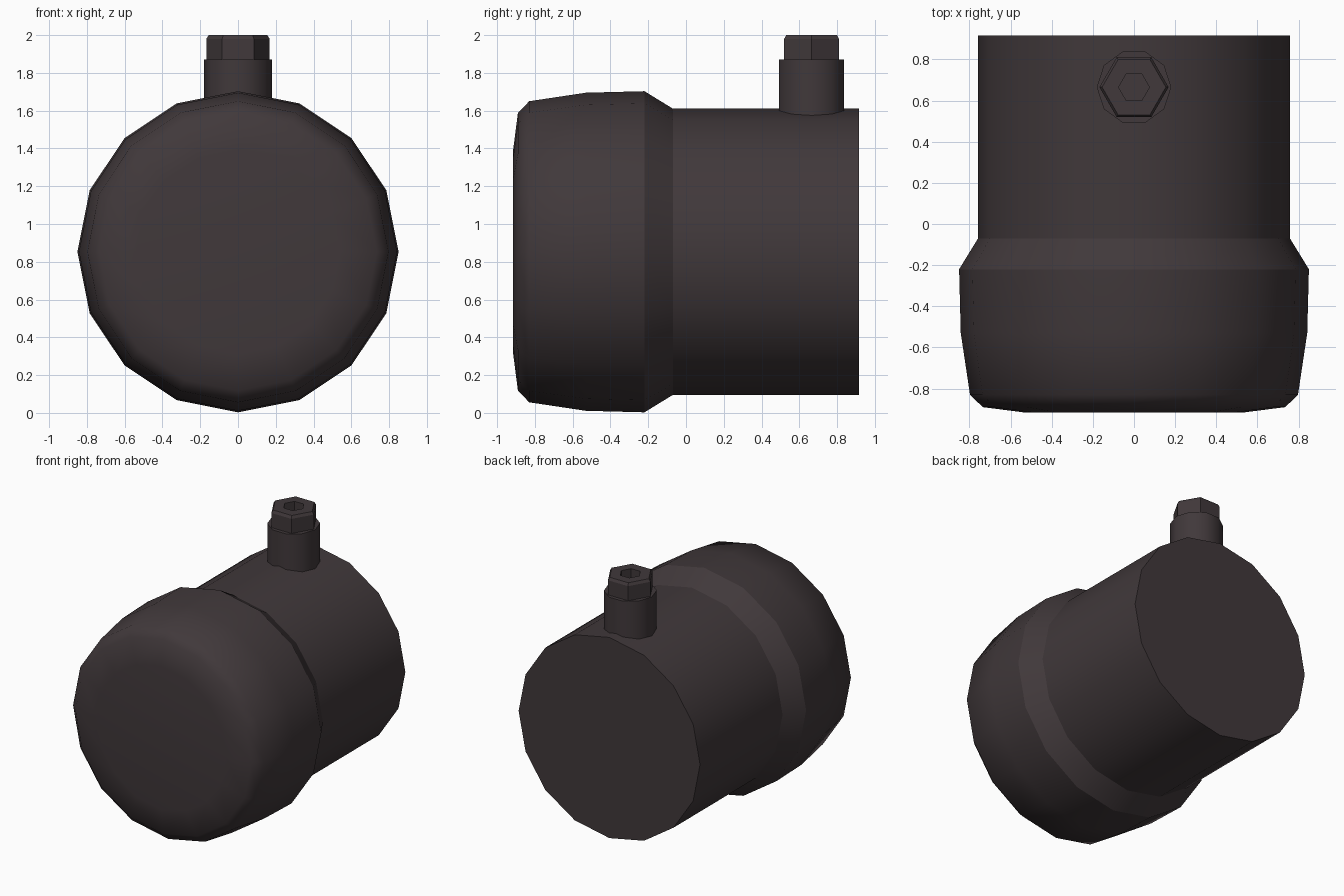
import bpy, bmesh, math
from mathutils import Matrix

if "Cube" in bpy.data.objects:
    bpy.data.objects.remove(bpy.data.objects["Cube"])

mat = bpy.data.materials.new("dark_brown_metal")
mat.diffuse_color = (0.052, 0.040, 0.043, 1)
mat.use_nodes = True
mat.node_tree.nodes["Principled BSDF"].inputs["Base Color"].default_value = mat.diffuse_color


def lathe(name, profile, sides, matrix, phase=0.0, sharp=(), smooth=True):
    """Revolve (radius, height) points about local z, capping both ends."""
    bm = bmesh.new()
    rings = []
    for r, h in profile:
        rings.append([bm.verts.new((r * math.cos(phase + 2 * math.pi * i / sides),
                                    r * math.sin(phase + 2 * math.pi * i / sides), h))
                      for i in range(sides)])
    for a, b in zip(rings, rings[1:]):
        for i in range(sides):
            j = (i + 1) % sides
            bm.faces.new((a[i], a[j], b[j], b[i]))
    bm.faces.new(rings[0][::-1])
    bm.faces.new(rings[-1])
    for f in bm.faces:
        f.smooth = smooth
    for k in sharp:
        for i in range(sides):
            bm.edges.get((rings[k][i], rings[k][(i + 1) % sides])).smooth = False
    bmesh.ops.recalc_face_normals(bm, faces=bm.faces)
    bm.transform(matrix)
    mesh = bpy.data.meshes.new(name)
    bm.to_mesh(mesh)
    bm.free()
    mesh.materials.append(mat)
    ob = bpy.data.objects.new(name, mesh)
    bpy.context.collection.objects.link(ob)
    return ob


# horizontal body: rounded cap, sloped collar and narrower barrel along y
along_y = Matrix.Translation((0, 0, 0.853)) @ Matrix.Rotation(-math.pi / 2, 4, 'X')
lathe("body", [(0.54, -0.915), (0.735, -0.89), (0.797, -0.83), (0.842, -0.53),
               (0.85, -0.22), (0.758, -0.07), (0.758, 0.915)],
      16, along_y, sharp=(4, 5, 6))

# upright port rising from the barrel
port = Matrix.Translation((0, 0.665, 0))
lathe("port_collar", [(0.181, 1.5), (0.181, 1.87)], 10, port, sharp=(0, 1))

# hexagonal plug with chamfered rim and hex socket
lathe("hex_plug", [(0.168, 1.84), (0.168, 1.98), (0.155, 2.0), (0.075, 2.0), (0.075, 1.93)],
      6, port, smooth=False)
